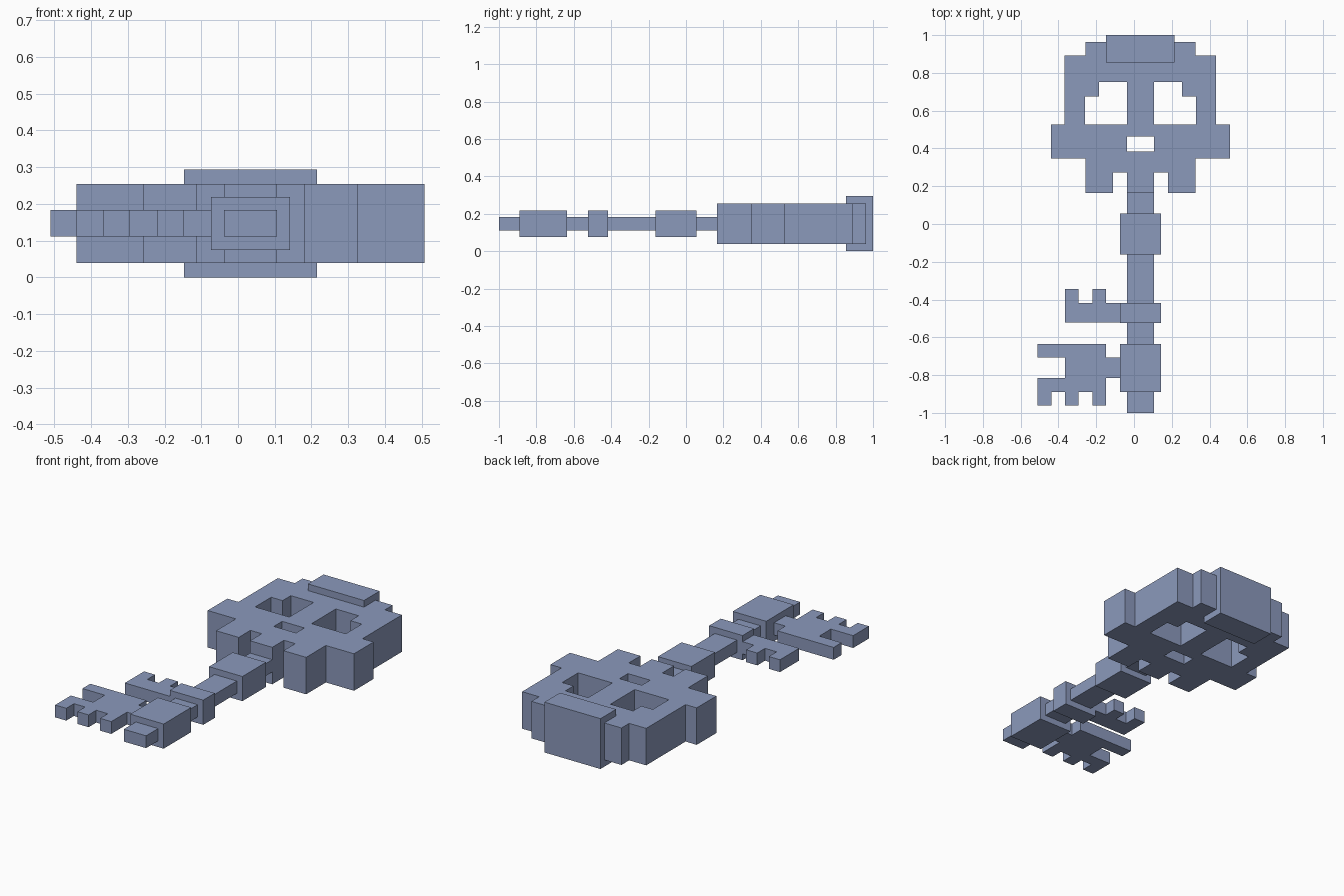
import bpy, bmesh

if "Cube" in bpy.data.objects:
    bpy.data.objects.remove(bpy.data.objects["Cube"])

MID_Z = 0.147      # every part is centred on this height
CX = 0.034         # symmetry axis of the skull and the shaft

blue = bpy.data.materials.new("slate_blue")
blue.diffuse_color = (0.26, 0.32, 0.50, 1)
blue.use_nodes = True
blue.node_tree.nodes["Principled BSDF"].inputs["Base Color"].default_value = blue.diffuse_color


def plate(name, outlines, half):
    """Flat outlines (inner ones become holes) extruded both ways from MID_Z."""
    cu = bpy.data.curves.new(name + "_profile", 'CURVE')
    cu.dimensions = '2D'
    cu.fill_mode = 'BOTH'
    cu.extrude = half
    for pts in outlines:
        sp = cu.splines.new('POLY')
        sp.points.add(len(pts) - 1)
        for p, (x, y) in zip(sp.points, pts):
            p.co = (x, y, 0, 1)
        sp.use_cyclic_u = True
    tmp = bpy.data.objects.new(name + "_profile", cu)
    bpy.context.collection.objects.link(tmp)
    bpy.context.view_layer.update()
    dg = bpy.context.evaluated_depsgraph_get()
    me = bpy.data.meshes.new_from_object(tmp.evaluated_get(dg))
    bpy.data.objects.remove(tmp)
    bm = bmesh.new()
    bm.from_mesh(me)
    bmesh.ops.remove_doubles(bm, verts=bm.verts, dist=1e-4)
    bmesh.ops.recalc_face_normals(bm, faces=bm.faces)
    for f in bm.faces:
        f.smooth = False
    bm.to_mesh(me)
    bm.free()
    me.name = name
    me.materials.clear()
    me.materials.append(blue)
    ob = bpy.data.objects.new(name, me)
    ob.location.z = MID_Z
    bpy.context.collection.objects.link(ob)
    return ob


def rect(x0, x1, y0, y1):
    return [(x0, y0), (x1, y0), (x1, y1), (x0, y1)]


def mirrored(half):
    """Points given as distance from the axis, closed with their mirror image."""
    return ([(CX + d, y) for d, y in half]
            + [(CX - d, y) for d, y in reversed(half)])


# skull-shaped bow: outline, two stepped eyes and a nose
skull = mirrored([(0.072, 0.165), (0.072, 0.273), (0.145, 0.273), (0.145, 0.165),
                  (0.291, 0.165), (0.291, 0.347), (0.473, 0.347), (0.473, 0.528),
                  (0.401, 0.528), (0.401, 0.892), (0.291, 0.892), (0.291, 0.963)])
eye = [(0.072, 0.528), (0.293, 0.528), (0.293, 0.676),
       (0.219, 0.676), (0.219, 0.752), (0.072, 0.752)]
eyes = [[(CX + s * d, y) for d, y in eye] for s in (-1, 1)]
nose = rect(CX - 0.072, CX + 0.072, 0.385, 0.462)
plate("skull_bow", [skull, *eyes, nose], 0.108)

# thick block capping the skull
plate("crown_block", [rect(CX - 0.181, CX + 0.181, 0.856, 1.0)], 0.147)

# shaft and its three collars
plate("shaft", [rect(CX - 0.072, CX + 0.072, -1.0, 0.17)], 0.036)
for name, y0, y1 in (("upper_collar", -0.162, 0.056),
                     ("middle_collar", -0.524, -0.417),
                     ("lower_collar", -0.889, -0.635)):
    plate(name, [rect(CX - 0.108, CX + 0.108, y0, y1)], 0.072)

# key bits on the left side
plate("small_bit", [[(-0.07, -0.522), (-0.07, -0.417), (-0.147, -0.417),
                     (-0.147, -0.345), (-0.219, -0.345), (-0.219, -0.417),
                     (-0.294, -0.417), (-0.294, -0.345), (-0.366, -0.345),
                     (-0.366, -0.522)]], 0.036)
plate("large_bit", [[(-0.07, -0.815), (-0.07, -0.708), (-0.147, -0.708),
                     (-0.147, -0.635), (-0.51, -0.635), (-0.51, -0.708),
                     (-0.366, -0.708), (-0.366, -0.815), (-0.51, -0.815),
                     (-0.51, -0.96), (-0.438, -0.96), (-0.438, -0.889),
                     (-0.366, -0.889), (-0.366, -0.96), (-0.294, -0.96),
                     (-0.294, -0.889), (-0.219, -0.889), (-0.219, -0.96),
                     (-0.147, -0.96), (-0.147, -0.815)]], 0.036)
